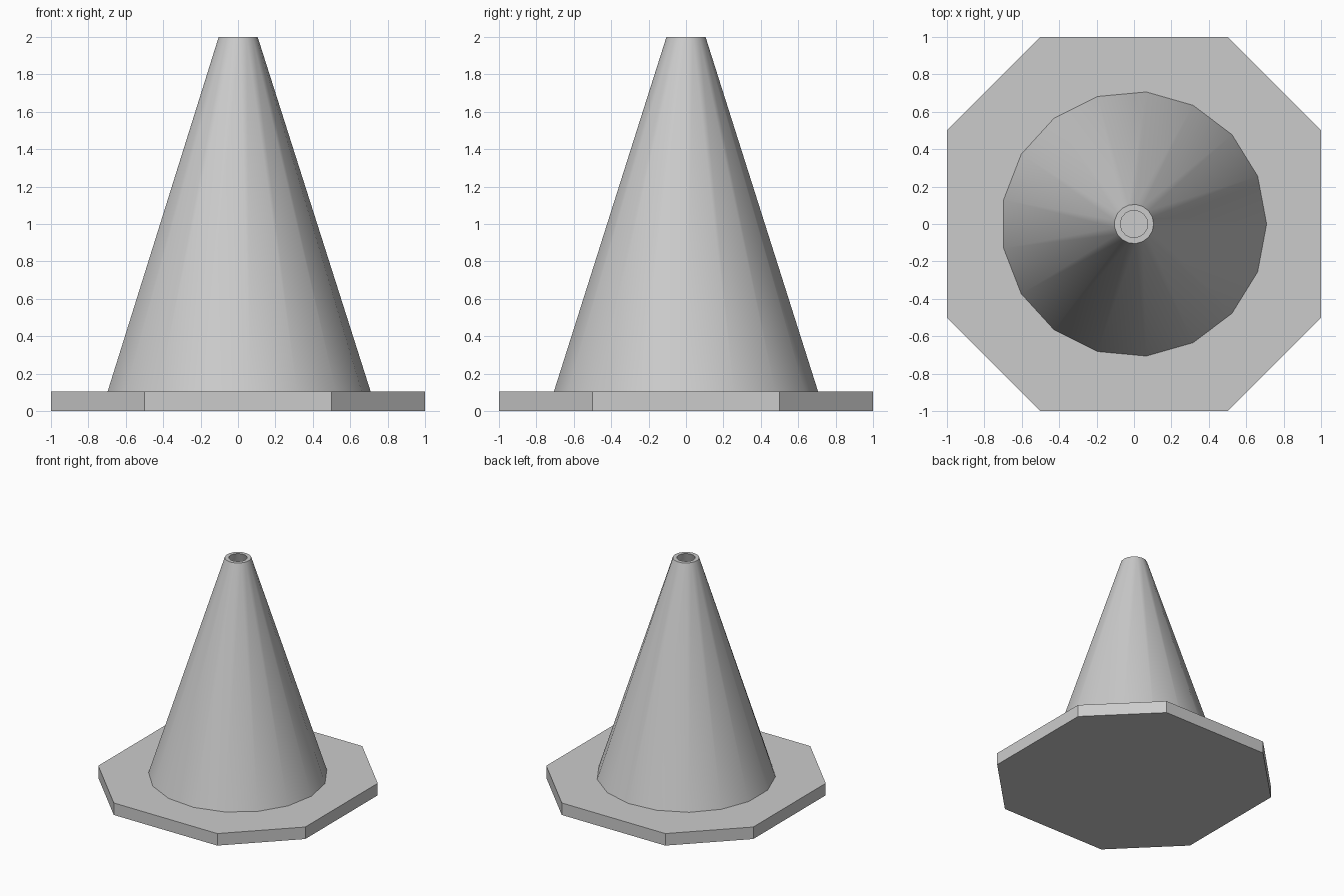
import bpy, bmesh, math

if "Cube" in bpy.data.objects:
    bpy.data.objects.remove(bpy.data.objects["Cube"])

PLATE_TOP = 0.105
SIDES = 17


def make_object(name, bm):
    bmesh.ops.recalc_face_normals(bm, faces=bm.faces[:])
    mesh = bpy.data.meshes.new(name)
    bm.to_mesh(mesh)
    bm.free()
    obj = bpy.data.objects.new(name, mesh)
    bpy.context.collection.objects.link(obj)
    return obj


# Octagonal base plate with clipped corners
bm = bmesh.new()
outline = [(1, -0.5), (1, 0.5), (0.5, 1), (-0.5, 1),
           (-1, 0.5), (-1, -0.5), (-0.5, -1), (0.5, -1)]
bottom = bm.faces.new([bm.verts.new((x, y, 0)) for x, y in outline])
top = bmesh.ops.extrude_face_region(bm, geom=[bottom], use_keep_orig=True)
for v in top["geom"]:
    if isinstance(v, bmesh.types.BMVert):
        v.co.z = PLATE_TOP
make_object("base_plate", bm)

# Hollow cone: outer wall, flat rim, inner wall
bm = bmesh.new()
profile = [(0.709, PLATE_TOP), (0.105, 2.0), (0.073, 2.0), (0.677, PLATE_TOP)]
rings = [[bm.verts.new((r * math.cos(math.tau * i / SIDES),
                        r * math.sin(math.tau * i / SIDES), z))
          for i in range(SIDES)] for r, z in profile]
for k, ring in enumerate(rings):
    upper = rings[(k + 1) % len(rings)]
    for i in range(SIDES):
        j = (i + 1) % SIDES
        bm.faces.new((ring[i], ring[j], upper[j], upper[i]))
cone = make_object("cone_body", bm)

# Smooth wall with crisp rim
bpy.context.view_layer.objects.active = cone
cone.select_set(True)
bpy.ops.object.shade_smooth_by_angle(angle=math.radians(40))
